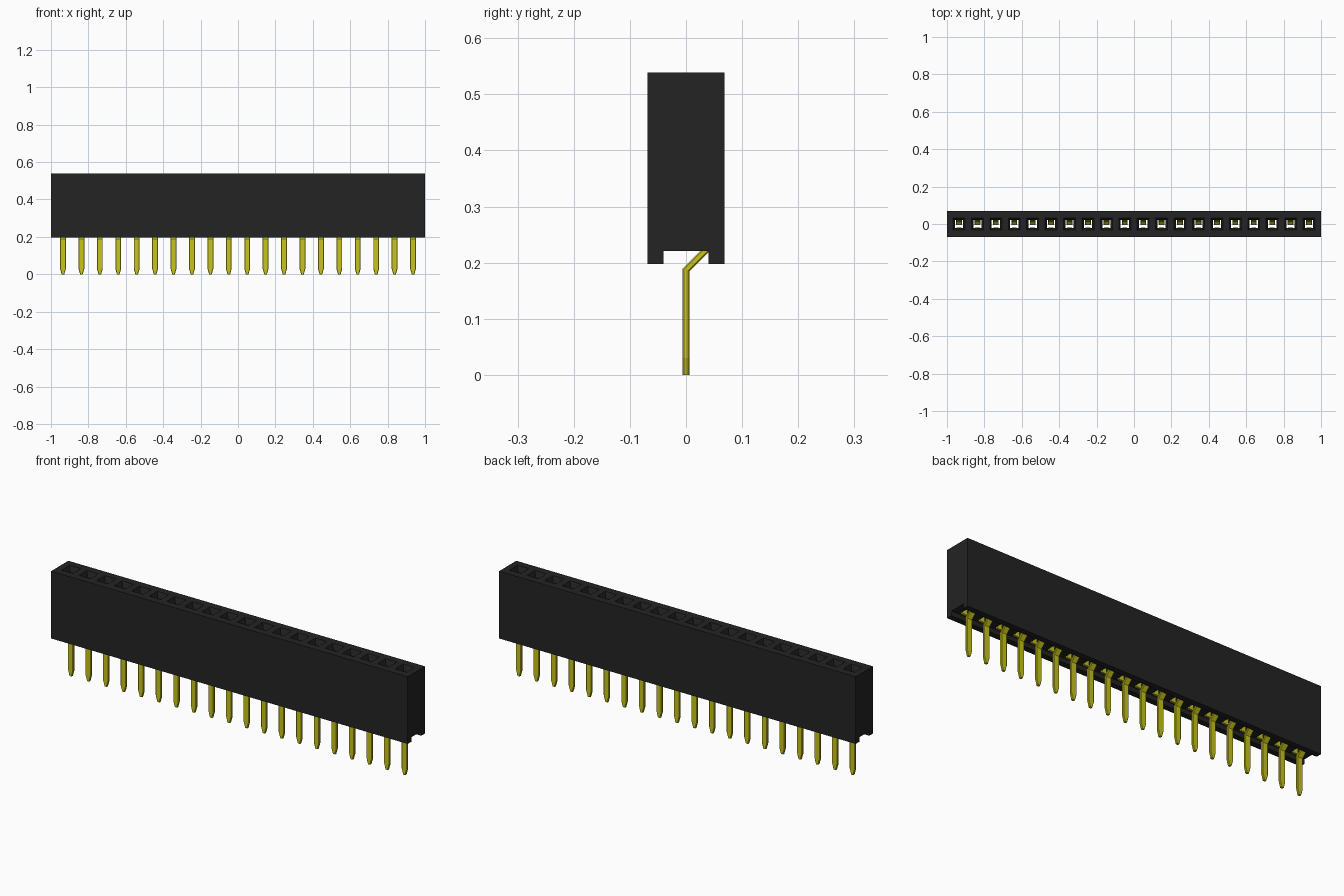
import bpy, bmesh
from mathutils import Vector

cube = bpy.data.objects.get("Cube")
if cube:
    bpy.data.objects.remove(cube)

COUNT, PITCH = 20, 0.0985
CENTRES = [(i - (COUNT - 1) / 2) * PITCH for i in range(COUNT)]
BASE, CEIL, TOP = 0.198, 0.221, 0.539
DEPTH, SLOT = 0.069, 0.04


def material(name, rgb):
    m = bpy.data.materials.new(name)
    m.use_nodes = True
    m.diffuse_color = (*rgb, 1)
    m.node_tree.nodes["Principled BSDF"].inputs["Base Color"].default_value = (*rgb, 1)
    return m


def finish(bm, name, mat):
    bmesh.ops.remove_doubles(bm, verts=bm.verts, dist=0.0001)
    bmesh.ops.recalc_face_normals(bm, faces=bm.faces)
    mesh = bpy.data.meshes.new(name)
    bm.to_mesh(mesh)
    bm.free()
    mesh.materials.append(mat)
    obj = bpy.data.objects.new(name, mesh)
    bpy.context.collection.objects.link(obj)
    return obj


def loft(bm, rings, caps=False):
    loops = [[bm.verts.new(p) for p in ring] for ring in rings]
    for a, b in zip(loops, loops[1:]):
        for i in range(len(a)):
            j = (i + 1) % len(a)
            bm.faces.new((a[i], a[j], b[j], b[i]))
    if caps:
        bm.faces.new(loops[0])
        bm.faces.new(loops[-1])


def rect(x0, x1, half_y, z):
    return [(x0, -half_y, z), (x1, -half_y, z), (x1, half_y, z), (x0, half_y, z)]


# Housing: one funnelled through-socket per position
def build_housing(mat):
    bm = bmesh.new()
    edges = [-1] + [c + PITCH / 2 for c in CENTRES[:-1]] + [1]
    for c, x0, x1 in zip(CENTRES, edges, edges[1:]):
        loft(bm, [
            rect(x0, x1, DEPTH, TOP),
            rect(c - 0.032, c + 0.032, 0.032, TOP),
            rect(c - 0.022, c + 0.022, 0.022, TOP - 0.03),
            rect(c - 0.022, c + 0.022, 0.038, TOP - 0.04),
            rect(c - 0.022, c + 0.022, 0.038, CEIL),
            rect(x0, x1, SLOT, CEIL),
        ])
        # Outer walls, feet and channel sides
        for s in (-1, 1):
            path = [(s * DEPTH, TOP), (s * DEPTH, BASE), (s * SLOT, BASE), (s * SLOT, CEIL)]
            for (ya, za), (yb, zb) in zip(path, path[1:]):
                bm.faces.new([bm.verts.new(p) for p in
                              ((x0, ya, za), (x1, ya, za), (x1, yb, zb), (x0, yb, zb))])
    # End walls
    half = [(DEPTH, TOP), (DEPTH, BASE), (SLOT, BASE), (SLOT, CEIL)]
    outline = half + [(-y, z) for y, z in reversed(half)]
    for x in (-1, 1):
        bm.faces.new([bm.verts.new((x, y, z)) for y, z in outline])
    return finish(bm, "housing", mat)


# Flat metal strip with chamfered corners swept along (y, z, half width)
def strip(bm, cx, path, t=0.0062, ch=0.0025):
    pts = [Vector((y, z)) for y, z, w in path]
    rings = []
    for i, (y, z, w) in enumerate(path):
        before = (pts[i] - pts[i - 1]).normalized() if i else None
        after = (pts[i + 1] - pts[i]).normalized() if i < len(pts) - 1 else None
        d = ((before or after) + (after or before)).normalized()
        n = Vector((d.y, -d.x))
        n /= n.dot(Vector(((after or before).y, -(after or before).x)))
        section = [(w, t - ch), (w - ch, t), (ch - w, t), (-w, t - ch),
                   (-w, ch - t), (ch - w, -t), (w - ch, -t), (w, ch - t)]
        rings.append([(cx + u, y + n.x * v, z + n.y * v) for u, v in section])
    loft(bm, rings, caps=True)


dark = material("black plastic", (0.017, 0.017, 0.017))
gold = material("yellow metal", (0.58, 0.56, 0.012))
build_housing(dark)

W = 0.0155
PIN = [(0, 0, 0.007), (0, 0.03, W), (0, 0.187, W), (0.036, 0.223, W),
       (0.03, 0.3, W), (0.016, 0.44, W), (0.026, 0.49, W)]
LEAF = [(-0.03, CEIL, W), (-0.03, 0.35, W), (-0.025, 0.44, W), (-0.03, 0.49, W)]

# Pins with their socket contacts
for number, cx in enumerate(CENTRES, 1):
    bm = bmesh.new()
    strip(bm, cx, PIN)
    strip(bm, cx, LEAF, t=0.005)
    finish(bm, f"pin_{number}", gold)
